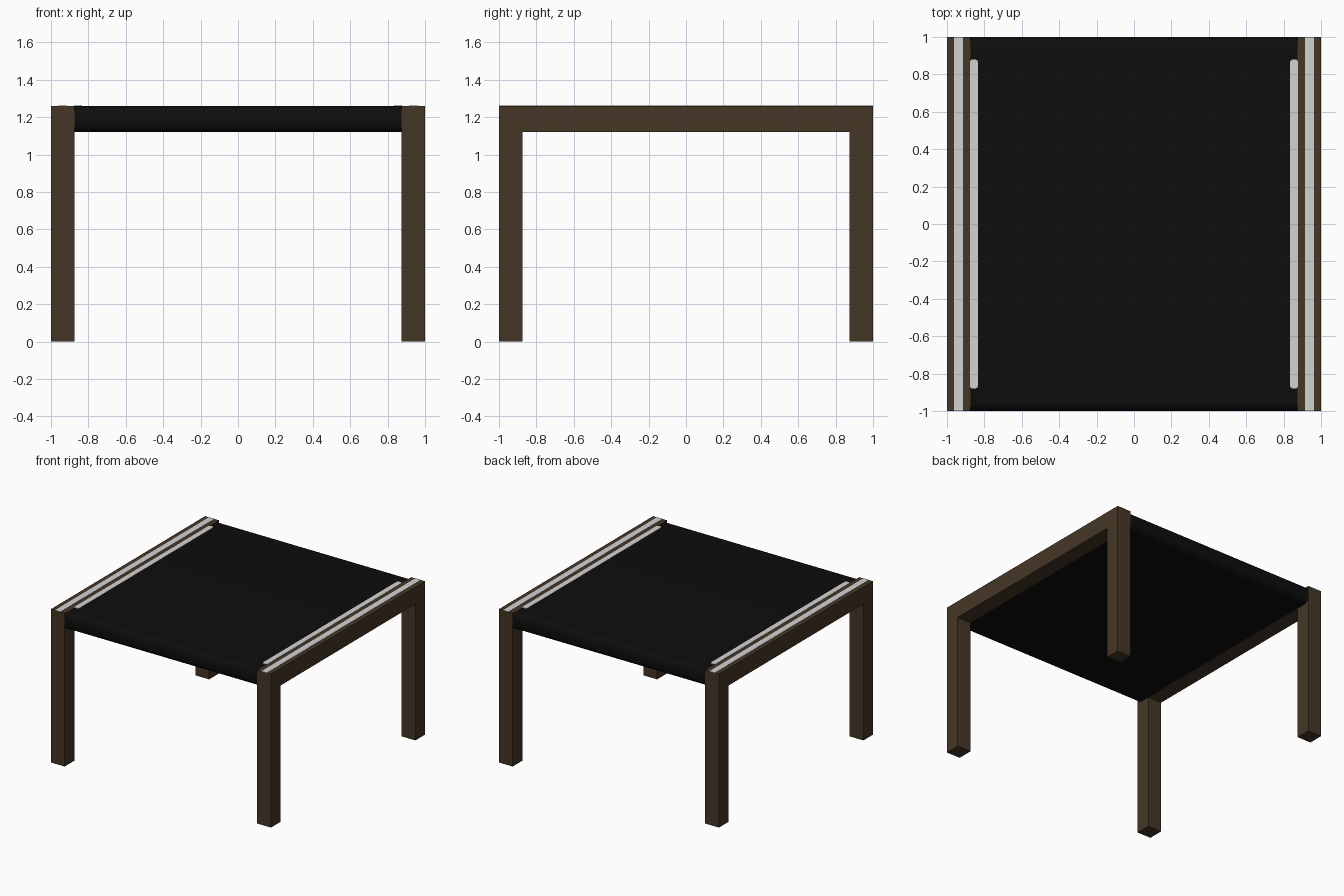
import bpy, bmesh, math

if "Cube" in bpy.data.objects:
    bpy.data.objects.remove(bpy.data.objects["Cube"])

H = 1.26      # total height
W = 0.125     # leg and rail thickness
RAIL = 0.14   # rail and seat depth


def material(name, rgb):
    m = bpy.data.materials.new(name)
    m.diffuse_color = (*rgb, 1)
    m.use_nodes = True
    m.node_tree.nodes["Principled BSDF"].inputs["Base Color"].default_value = m.diffuse_color
    return m


wood = material("dark brown", (0.060, 0.037, 0.019))
fabric = material("black", (0.004, 0.004, 0.004))
light = material("light grey", (0.65, 0.65, 0.65))


def prism(name, pts, to3d, a, b, mat):
    """Extrude a 2D outline between a and b; to3d places (u, v, depth)."""
    bm = bmesh.new()
    face = bm.faces.new([bm.verts.new(to3d(u, v, a)) for u, v in pts])
    new = bmesh.ops.extrude_face_region(bm, geom=[face])["geom"]
    shift = [q - p for p, q in zip(to3d(0, 0, a), to3d(0, 0, b))]
    bmesh.ops.translate(bm, vec=shift,
                        verts=[g for g in new if isinstance(g, bmesh.types.BMVert)])
    bmesh.ops.recalc_face_normals(bm, faces=bm.faces)
    me = bpy.data.meshes.new(name)
    bm.to_mesh(me)
    bm.free()
    me.materials.append(mat)
    ob = bpy.data.objects.new(name, me)
    bpy.context.collection.objects.link(ob)
    return ob


def rounded(hx, hy, r, n, cx=0, cy=0):
    """Rounded rectangle outline."""
    pts = []
    for q, (sx, sy) in enumerate([(1, 1), (-1, 1), (-1, -1), (1, -1)]):
        for i in range(n + 1):
            t = math.pi / 2 * (q + i / n)
            pts.append((cx + sx * (hx - r) + r * math.cos(t),
                        cy + sy * (hy - r) + r * math.sin(t)))
    return pts


def side(u, v, d):
    return (d, u, v)


def flat(u, v, d):
    return (u, v, d)


# side frames: two legs and a rail in one outline
e = 1 - W
frame = [(-1, 0), (-e, 0), (-e, H - RAIL), (e, H - RAIL),
         (e, 0), (1, 0), (1, H), (-1, H)]
for s, label in ((-1, "left"), (1, "right")):
    prism(label + "_frame", frame, side, s * e, s, wood)
    # inlaid strip along the rail
    x0, x1 = 0.913, 0.963
    prism(label + "_rail_strip",
          [(s * x0, -1), (s * x1, -1), (s * x1, 1), (s * x0, 1)],
          flat, H - 0.004, H + 0.002, light)
    # round-ended strip along the seat edge
    prism(label + "_seat_strip", rounded(0.022, 0.88, 0.018, 4, s * 0.856),
          flat, H - 0.004, H + 0.002, light)

# fabric seat with rounded front and back edges
seat = prism("seat", rounded(1.0, RAIL / 2, 0.05, 8, 0, H - RAIL / 2),
             side, -e, e, fabric)
bpy.context.view_layer.objects.active = seat
seat.select_set(True)
bpy.ops.object.shade_smooth_by_angle(angle=math.radians(35))
